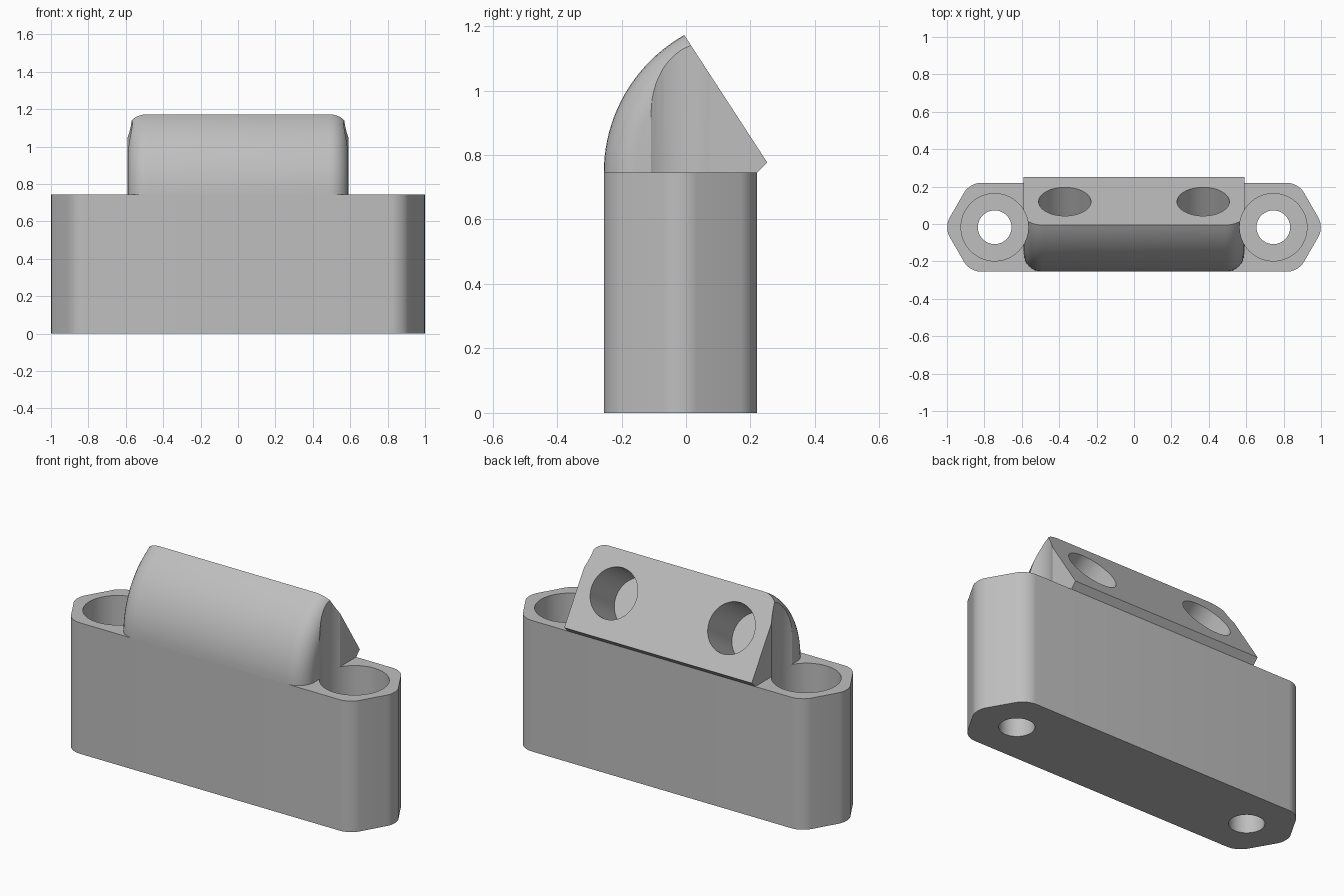
import bpy, bmesh, math
from mathutils import Matrix, Vector

cube = bpy.data.objects.get("Cube")
if cube:
    bpy.data.objects.remove(cube, do_unlink=True)

grey = bpy.data.materials.new("plain grey")
grey.use_nodes = True
GREY = (0.52, 0.52, 0.52, 1)
grey.diffuse_color = GREY
grey.node_tree.nodes["Principled BSDF"].inputs["Base Color"].default_value = GREY

FRONT, BACK, TOP = -0.255, 0.22, 0.745
MID = (FRONT + BACK) / 2
BORE_X = 0.745


def make_object(name, bm):
    bmesh.ops.recalc_face_normals(bm, faces=bm.faces)
    mesh = bpy.data.meshes.new(name)
    bm.to_mesh(mesh)
    bm.free()
    mesh.materials.append(grey)
    obj = bpy.data.objects.new(name, mesh)
    bpy.context.collection.objects.link(obj)
    return obj


def prism(points, offset):
    """Extrude a closed outline along a vector."""
    bm = bmesh.new()
    face = bm.faces.new([bm.verts.new(p) for p in points])
    new = bmesh.ops.extrude_face_region(bm, geom=[face])["geom"]
    bmesh.ops.translate(bm, vec=offset, verts=[v for v in new if isinstance(v, bmesh.types.BMVert)])
    return bm


def rod(name, start, end, radius):
    """Cylinder between two points, used as a cutter."""
    start, end = Vector(start), Vector(end)
    axis = end - start
    turn = axis.to_track_quat("Z", "Y").to_matrix().to_4x4()
    bm = bmesh.new()
    bmesh.ops.create_cone(bm, cap_ends=True, segments=64, radius1=radius, radius2=radius,
                          depth=axis.length, matrix=Matrix.Translation((start + end) / 2) @ turn)
    obj = make_object(name, bm)
    obj.hide_render = True
    return obj


def activate(obj):
    bpy.ops.object.select_all(action="DESELECT")
    obj.select_set(True)
    bpy.context.view_layer.objects.active = obj


def cut(obj, cutters):
    activate(obj)
    for cutter in cutters:
        mod = obj.modifiers.new(cutter.name, "BOOLEAN")
        mod.operation, mod.solver, mod.object = "DIFFERENCE", "EXACT", cutter
        bpy.ops.object.modifier_apply(modifier=mod.name)
    bpy.ops.object.shade_smooth_by_angle(angle=math.radians(30))


# Base: long hexagon with rounded upright corners
half = (BACK - FRONT) / 2
tip = 1.0155
shoulder = tip - half * math.tan(math.radians(30))
outline = [(tip, MID, 0), (shoulder, BACK, 0), (-shoulder, BACK, 0),
           (-tip, MID, 0), (-shoulder, FRONT, 0), (shoulder, FRONT, 0)]
bm = prism(outline, (0, 0, TOP))
upright = [e for e in bm.edges if abs(e.verts[0].co.z - e.verts[1].co.z) > 0.1]
bmesh.ops.bevel(bm, geom=upright, offset=0.058, segments=8, profile=0.5, affect="EDGES")
base = make_object("base_block", bm)

# Wedge head: curved front, slanted back, rounded front ends
RADIUS, WIDTH = 0.49, 0.59
peak = Vector((0, -0.005, 1.172))
heel = Vector((0, 0.252, 0.777))
sweep = math.asin((peak.z - TOP) / RADIUS)
arc = [(-WIDTH, FRONT + RADIUS * (1 - math.cos(sweep * i / 20)),
        TOP + RADIUS * math.sin(sweep * i / 20)) for i in range(21)]
bm = prism(arc + [(-WIDTH, heel.y, heel.z), (-WIDTH, BACK, TOP)], (2 * WIDTH, 0, 0))


def on_arc(v):
    reach = math.hypot(v.co.y - FRONT - RADIUS, v.co.z - TOP)
    return abs(reach - RADIUS) < 0.001 and v.co.y < 0.02


ends = [e for e in bm.edges if all(on_arc(v) for v in e.verts)
        and abs(e.verts[0].co.x - e.verts[1].co.x) < 0.01]
bmesh.ops.bevel(bm, geom=ends, offset=0.1, segments=8, profile=0.5,
                affect="EDGES", clamp_overlap=False)
wedge = make_object("wedge_head", bm)

# Holes: stepped upright bores and blind sockets square to the slanted face
slant = (heel - peak).normalized()
inward = Vector((0, slant.z, -slant.y))
bores, bolts, sockets = [], [], []
for side in (-1, 1):
    x = side * BORE_X
    bores.append(rod("bore_cutter", (x, MID, 0.25), (x, MID, 1.5), 0.18))
    bolts.append(rod("bolt_cutter", (x, MID, -0.1), (x, MID, 0.4), 0.09))
    centre = peak.lerp(heel, 0.486) + Vector((side * 0.37, 0, 0))
    sockets.append(rod("socket_cutter", centre - inward * 0.2, centre + inward * 0.26, 0.14))

cut(base, bores + bolts)
cut(wedge, bores + sockets)
for helper in bores + bolts + sockets:
    bpy.data.objects.remove(helper, do_unlink=True)
